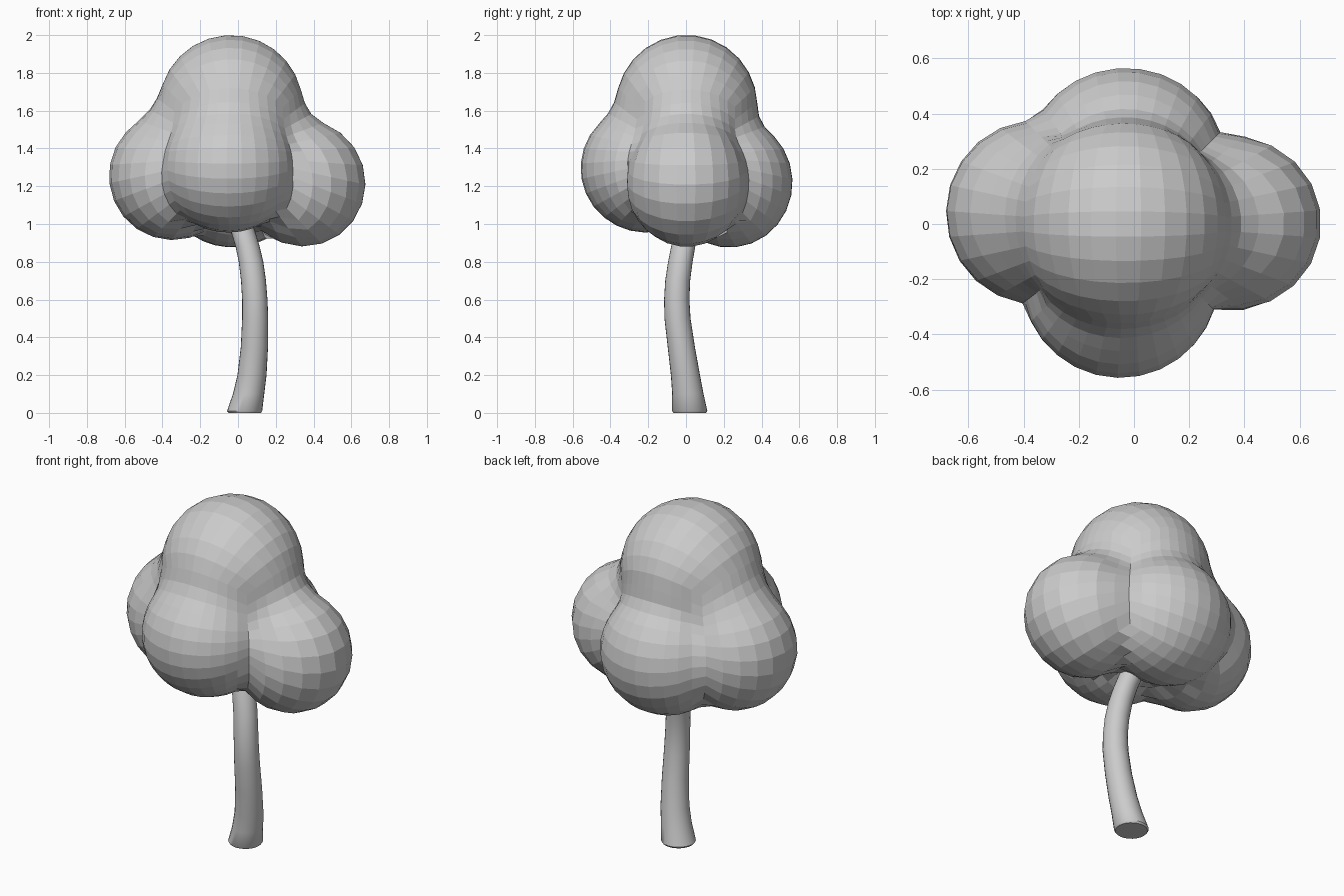
import bpy, bmesh, math
from mathutils import Vector

if "Cube" in bpy.data.objects:
    bpy.data.objects.remove(bpy.data.objects["Cube"])


def finish(name, bm):
    bmesh.ops.recalc_face_normals(bm, faces=bm.faces)
    mesh = bpy.data.meshes.new(name)
    bm.to_mesh(mesh)
    bm.free()
    ob = bpy.data.objects.new(name, mesh)
    bpy.context.collection.objects.link(ob)
    return ob


def soft_min(a, b, k):
    h = max(k - abs(a - b), 0) / k
    return min(a, b) - h * h * k / 4


# Canopy lobes: centre, radii, blend width into the top lobe
TOP = (Vector((-0.037, 0.003, 1.625)), (0.38, 0.374, 0.377))
LOBES = [
    (Vector((-0.05, -0.21, 1.295)), (0.355, 0.348, 0.34), 0.10),   # front
    (Vector((-0.345, 0.042, 1.255)), (0.338, 0.335, 0.34), 0.16),  # left
    (Vector((0.345, 0.003, 1.215)), (0.333, 0.318, 0.335), 0.16),  # right
    (Vector((-0.03, 0.23, 1.22)), (0.36, 0.335, 0.345), 0.10),     # back
]


def ball(p, c, r):
    q = p - c
    return (Vector((q.x / r[0], q.y / r[1], q.z / r[2])).length - 1) * min(r)


def canopy_dist(p):
    top = ball(p, *TOP)
    return min(soft_min(top, ball(p, c, r), k) for c, r, k in LOBES)


# Canopy: a cube grid pushed outward onto the blended lobes, left flat shaded
CORE = Vector((-0.02, 0.0, 1.36))
CELLS = 11
bm = bmesh.new()
bmesh.ops.create_cube(bm, size=2)
bmesh.ops.subdivide_edges(bm, edges=bm.edges, cuts=CELLS - 1, use_grid_fill=True)
for v in bm.verts:
    d = Vector([math.tan(c * math.pi / 4) for c in v.co]).normalized()
    t = 1.0
    while canopy_dist(CORE + d * t) > 0.0005:   # march in from outside
        t -= 0.8 * canopy_dist(CORE + d * t)
    v.co = CORE + d * t
finish("canopy", bm)

# Trunk: x, y, z, radius
stations = [
    (0.035, 0.02, 0.0, 0.086), (0.035, 0.02, 0.01, 0.093),
    (0.056, 0.01, 0.1, 0.083), (0.074, -0.003, 0.2, 0.077),
    (0.087, -0.025, 0.35, 0.072), (0.091, -0.045, 0.5, 0.069),
    (0.089, -0.049, 0.6, 0.067), (0.082, -0.044, 0.7, 0.066),
    (0.069, -0.03, 0.8, 0.065), (0.051, -0.015, 0.88, 0.064),
    (0.03, 0.0, 0.95, 0.064), (-0.01, 0.03, 1.1, 0.055),
]
SIDES = 24
bm = bmesh.new()
rings = []
for x, y, z, r in stations:
    rings.append([bm.verts.new((x + r * math.cos(math.tau * i / SIDES),
                                y + r * math.sin(math.tau * i / SIDES), z))
                  for i in range(SIDES)])
for lo, hi in zip(rings, rings[1:]):
    for i in range(SIDES):
        j = (i + 1) % SIDES
        bm.faces.new((lo[i], lo[j], hi[j], hi[i]))
bm.faces.new(rings[0][::-1])
bm.faces.new(rings[-1])
trunk = finish("trunk", bm)
bpy.context.view_layer.objects.active = trunk
trunk.select_set(True)
bpy.ops.object.shade_smooth_by_angle(angle=math.radians(40))
